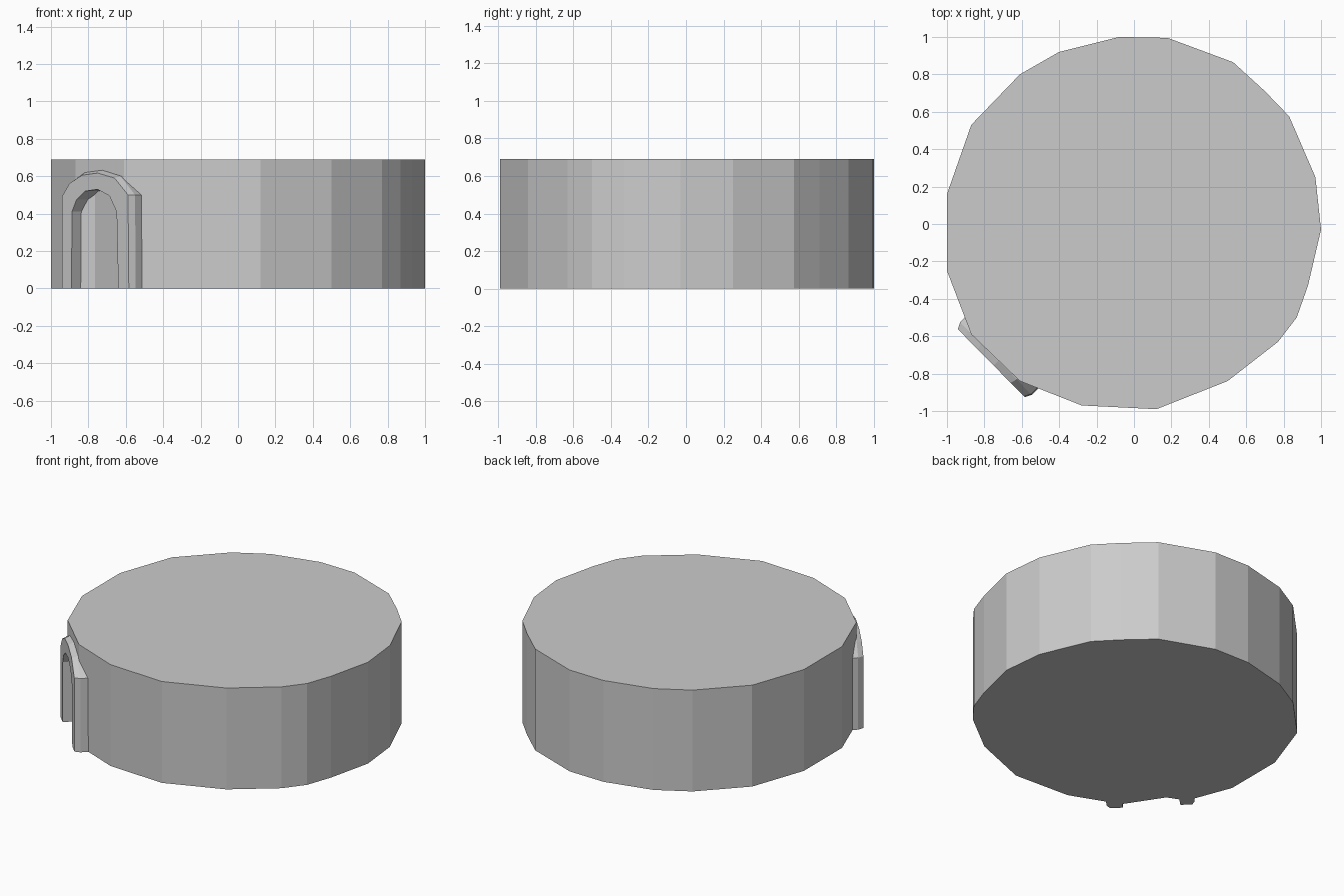
import bpy, bmesh
from mathutils import Vector

if "Cube" in bpy.data.objects:
    bpy.data.objects.remove(bpy.data.objects["Cube"])

HEIGHT = 0.69
# Doorway frame of reference: centre, tangent (to the right), outward normal
C = Vector((-0.765, -0.742, 0))
T = Vector((0.702, -0.712, 0)).normalized()
N = Vector((-0.712, -0.702, 0)).normalized()


def at(t, n, z):
    return C + T * t + N * n + Vector((0, 0, z))


def finish(name, bm):
    bmesh.ops.recalc_face_normals(bm, faces=bm.faces[:])
    mesh = bpy.data.meshes.new(name)
    bm.to_mesh(mesh)
    bm.free()
    obj = bpy.data.objects.new(name, mesh)
    bpy.context.collection.objects.link(obj)
    return obj


def prism(name, low, high):
    bm = bmesh.new()
    a = [bm.verts.new(p) for p in low]
    b = [bm.verts.new(p) for p in high]
    bm.faces.new(a)
    bm.faces.new(b)
    for i in range(len(a)):
        j = (i + 1) % len(a)
        bm.faces.new((a[i], a[j], b[j], b[i]))
    return finish(name, bm)


def boolean(obj, cutter, operation):
    mod = obj.modifiers.new("cut", 'BOOLEAN')
    mod.operation = operation
    mod.solver = 'EXACT'
    mod.object = cutter
    bpy.context.view_layer.update()
    graph = bpy.context.evaluated_depsgraph_get()
    mesh = bpy.data.meshes.new_from_object(obj.evaluated_get(graph))
    obj.modifiers.clear()
    obj.data = mesh
    bpy.data.objects.remove(cutter)


# Round body: irregular hand-cut outline
outline = [(-0.08, 1.0), (0.18, 0.995), (0.53, 0.865), (0.70, 0.71), (0.83, 0.575),
           (0.97, 0.25), (1.0, -0.03), (0.93, -0.33), (0.87, -0.5), (0.77, -0.63),
           (0.50, -0.84), (0.12, -0.99), (-0.28, -0.97), (-0.61, -0.84), (-0.87, -0.59),
           (-1.0, -0.25), (-1.0, 0.16), (-0.87, 0.53), (-0.61, 0.80), (-0.40, 0.92)]
body = prism("round_body", [(x, y, 0) for x, y in outline],
             [(x, y, HEIGHT) for x, y in outline])

# Arch outlines in (tangent, height)
inner = [(-0.178, 0), (-0.175, 0.41), (-0.14, 0.475), (-0.075, 0.52), (0.02, 0.53),
         (0.11, 0.495), (0.165, 0.41), (0.178, 0)]
front = [(-0.252, 0), (-0.252, 0.49), (-0.195, 0.56), (-0.10, 0.605), (0.02, 0.617),
         (0.15, 0.59), (0.252, 0.50), (0.258, 0)]
back = [(-0.27, 0), (-0.27, 0.49), (-0.21, 0.57), (-0.11, 0.62), (0.02, 0.632),
        (0.16, 0.60), (0.27, 0.50), (0.275, 0)]

# Door pocket: arch cut limited by a V-shaped back wall
arch = [(t * 1.03, z + 0.003 if z else -0.1) for t, z in inner]
pocket = prism("door_pocket", [at(t, 0.1, z) for t, z in arch],
               [at(t, -0.3, z) for t, z in arch])
plan = [(-0.3, 0.2), (0.3, 0.2), (0.3, -0.02), (-0.10, -0.10), (-0.3, -0.02)]
wedge = prism("pocket_wedge", [at(t, n, -0.3) for t, n in plan],
              [at(t, n, 0.9) for t, n in plan])
boolean(pocket, wedge, 'INTERSECT')
boolean(body, pocket, 'DIFFERENCE')

# Door frame: closed cross-section lofted round the arch, with a chamfered rim
bm = bmesh.new()
sections = []
for i, f, b in zip(inner, front, back):
    pts = [at(i[0], 0, i[1]), at(f[0], 0, f[1]),
           at(b[0], -0.035, b[1]), at(b[0], -0.12, b[1]), at(i[0], -0.12, i[1])]
    sections.append([bm.verts.new(p) for p in pts])
for s, e in zip(sections, sections[1:]):
    for k in range(5):
        m = (k + 1) % 5
        bm.faces.new((s[k], s[m], e[m], e[k]))
bm.faces.new(sections[0])
bm.faces.new(sections[-1])
finish("door_frame", bm)
